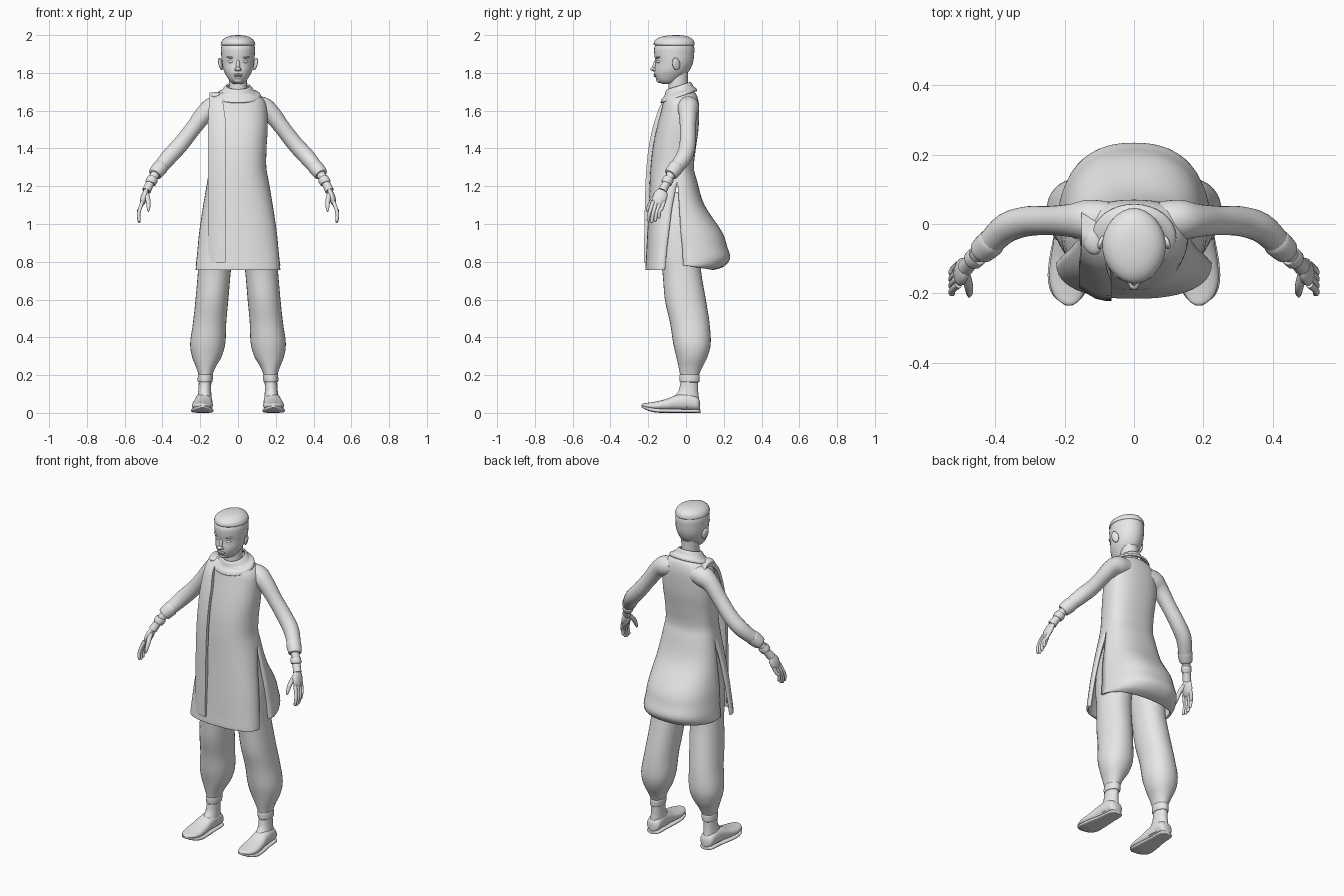
import bpy, bmesh, math
from mathutils import Vector, Matrix, Euler

grey = bpy.data.materials.new("plain_light_grey")
grey.diffuse_color = (0.8, 0.8, 0.8, 1)


def finish(name, bm, mirror=False, thick=0):
    bmesh.ops.remove_doubles(bm, verts=bm.verts, dist=0.0004)
    bmesh.ops.recalc_face_normals(bm, faces=bm.faces)
    me = bpy.data.meshes.new(name)
    bm.to_mesh(me)
    bm.free()
    me.materials.append(grey)
    ob = bpy.data.objects.new(name, me)
    bpy.context.collection.objects.link(ob)
    if thick:
        m = ob.modifiers.new("thickness", 'SOLIDIFY')
        m.thickness, m.offset = thick, -1
    if mirror:
        ob.modifiers.new("mirror", 'MIRROR').use_mirror_merge = False
    bpy.ops.object.select_all(action='DESELECT')
    ob.select_set(True)
    bpy.context.view_layer.objects.active = ob
    bpy.ops.object.shade_smooth_by_angle(angle=math.radians(45))
    return ob


def smooth_rows(rows, k=4):
    """Catmull-Rom interpolation through rows of numbers."""
    out = []
    for i in range(len(rows) - 1):
        p = [rows[max(0, min(len(rows) - 1, i + j))] for j in (-1, 0, 1, 2)]
        for s in range(k):
            t = s / k
            out.append([0.5 * (2 * b + (c - a) * t + (2 * a - 5 * b + 4 * c - d) * t * t
                               + (3 * b - a - 3 * c + d) * t ** 3) for a, b, c, d in zip(*p)])
    return out + [list(rows[-1])]


def power(v, e):
    return math.copysign(abs(v) ** (2 / e), v)


def skin(bm, rings, closed=True, caps=True):
    vs = [[bm.verts.new(p) for p in r] for r in rings]
    n = len(vs[0])
    for a, b in zip(vs, vs[1:]):
        for i in range(n if closed else n - 1):
            j = (i + 1) % n
            bm.faces.new((a[i], a[j], b[j], b[i]))
    if caps:
        bm.faces.new(vs[0])
        bm.faces.new(vs[-1])


def loft(name, rows, axis='z', n=32, e=2.0, tilt=0, mirror=False, caps=True, thick=0):
    """Rows: station, centre x, half width, low side, high side."""
    rings = []
    for t, cx, w, lo, hi in smooth_rows(rows):
        ring = []
        for i in range(n):
            a = 2 * math.pi * i / n
            x = cx + w * power(math.cos(a), e)
            v = (lo + hi) / 2 + (hi - lo) / 2 * power(math.sin(a), e)
            ring.append((x, v, t + tilt * v) if axis == 'z' else (x, t, v))
        rings.append(ring)
    bm = bmesh.new()
    skin(bm, rings, caps=caps)
    return finish(name, bm, mirror, thick)


def tube(name, pts, n=16, mirror=True):
    """Round limb through points (x, y, z, radius)."""
    p = smooth_rows(pts)
    rings = []
    for i, q in enumerate(p):
        c = Vector(q[:3])
        d = Vector(p[min(i + 1, len(p) - 1)][:3]) - Vector(p[max(i - 1, 0)][:3])
        u = d.cross(Vector((0.3, 1, 0.1))).normalized()
        v = d.cross(u).normalized()
        rings.append([c + q[3] * (u * math.cos(a) + v * math.sin(a))
                      for a in (2 * math.pi * k / n for k in range(n))])
    bm = bmesh.new()
    skin(bm, rings)
    return finish(name, bm, mirror)


def blob(name, c, r, rot=(0, 0, 0), mirror=False):
    bm = bmesh.new()
    m = Matrix.Translation(c) @ Euler(rot).to_matrix().to_4x4() @ Matrix.Diagonal((*r, 1))
    bmesh.ops.create_uvsphere(bm, u_segments=20, v_segments=12, radius=1, matrix=m)
    return finish(name, bm, mirror)


# Head, hair cap and neck
loft("head", [(1.742, 0, .022, -.125, -.07), (1.755, 0, .042, -.15, -.04),
              (1.785, 0, .062, -.164, -.005), (1.815, 0, .076, -.167, .02),
              (1.855, 0, .085, -.162, .037), (1.90, 0, .089, -.168, .043),
              (1.94, 0, .088, -.165, .043), (1.975, 0, .07, -.13, .025),
              (1.99, 0, .03, -.09, -.02)], e=1.95)
loft("hair_cap", [(1.945, 0, .086, -.16, .04), (1.952, 0, .0915, -.171, .046),
                  (1.972, 0, .084, -.165, .04), (1.988, 0, .064, -.14, .02),
                  (1.997, 0, .035, -.10, -.01), (2.0, 0, .004, -.055, -.045)], e=1.9)
loft("neck", [(1.64, 0, .062, -.095, .03), (1.70, 0, .05, -.093, .013),
              (1.75, 0, .048, -.093, .01), (1.80, 0, .05, -.09, .012)])

# Face details
blob("nose_bridge", (0, -.163, 1.84), (.010, .013, .035), (-.25, 0, 0))
blob("nose_tip", (0, -.173, 1.821), (.015, .016, .011))
blob("nostril", (.011, -.164, 1.818), (.009, .012, .008), mirror=True)
blob("upper_lip", (0, -.163, 1.791), (.025, .010, .005))
blob("lower_lip", (0, -.161, 1.783), (.021, .010, .006))
blob("chin", (0, -.142, 1.763), (.024, .016, .016))
blob("eye", (.036, -.145, 1.860), (.017, .011, .009), (0, 0, .35), mirror=True)
blob("brow", (.038, -.147, 1.882), (.024, .012, .006), (0, -.1, .35), mirror=True)
blob("ear", (.092, -.052, 1.847), (.010, .021, .034), (.25, .15, .35), mirror=True)

# Collar, lower at the front
loft("collar", [(1.685, 0, .122, -.135, .058), (1.70, 0, .117, -.13, .055),
                (1.715, 0, .090, -.115, .04), (1.738, 0, .070, -.108, .03),
                (1.745, 0, .062, -.10, .022)], tilt=.32, caps=False, thick=.01)

# Tunic: front and back panels share an edge until the side slits open
TUNIC = [  # z, half width, front, front edge y, back edge y, back
    (1.70, .07, -.095, -.03, -.03, .04), (1.685, .105, -.108, -.025, -.025, .055),
    (1.65, .142, -.12, -.02, -.02, .066), (1.60, .155, -.132, -.02, -.02, .07),
    (1.50, .157, -.157, -.03, -.03, .066), (1.40, .151, -.176, -.04, -.04, .052),
    (1.30, .15, -.187, -.045, -.045, .042), (1.23, .162, -.191, -.045, -.045, .058),
    (1.10, .184, -.197, -.072, -.036, .098), (.96, .205, -.205, -.09, -.028, .19),
    (.88, .213, -.209, -.1, -.02, .218), (.82, .219, -.212, -.106, -.017, .234),
    (.775, .223, -.215, -.11, -.015, .20), (.756, .224, -.215, -.112, -.015, .145)]
fronts, backs = [], []
for z, w, f, ef, eb, b in smooth_rows(TUNIC):
    if z > 1.235:
        ef = eb = (ef + eb) / 2
    arc = [math.pi * i / 24 for i in range(25)]
    arc = [(power(math.cos(a), 2.4) if 0 < a < math.pi else math.cos(a),
            abs(math.sin(a)) ** .85 if 0 < a < math.pi else 0) for a in arc]
    fronts.append([(w * c, ef + (f - ef) * s, z) for c, s in arc])
    lift = max(0, .80 - z) * .6
    backs.append([(w * c, eb + (b - eb) * s, z + lift * (1 - s)) for c, s in arc])
bm = bmesh.new()
skin(bm, fronts, closed=False, caps=False)
skin(bm, backs, closed=False, caps=False)
finish("tunic", bm, thick=.012)

# Scarf hanging from the shoulder down the front
bm = bmesh.new()
strip = smooth_rows([(.795, -.222), (1.0, -.220), (1.28, -.211), (1.46, -.188),
                     (1.6, -.148), (1.66, -.112), (1.695, -.065), (1.69, -.02)])
rings = []
for z, y in strip:
    top = max(0, z - 1.55)
    xs = (-.158 + top * .05, -.14, -.11, -.08, -.065 - top * .15)
    rim = [(x, y + 1.6 * max(0, -.09 - x) ** 1.4, z) for x in xs]
    rings.append(rim + [(x, yy + .022, z - top * .12) for x, yy, _ in reversed(rim)])
skin(bm, rings)
finish("scarf", bm)
blob("scarf_knot", (-.122, -.05, 1.682), (.028, .04, .016), (0, -.3, .4))

# Sleeves, cuffs and hands
tube("sleeve", [(.07, .015, 1.625, .05), (.13, .012, 1.615, .058), (.18, .01, 1.58, .048),
                (.24, .01, 1.503, .042), (.305, .008, 1.42, .043), (.365, -.01, 1.355, .043),
                (.415, -.055, 1.295, .037), (.44, -.08, 1.265, .033)], n=24)
tube("cuff", [(.408, -.05, 1.302, .037), (.412, -.054, 1.298, .041),
              (.438, -.078, 1.267, .037), (.442, -.082, 1.262, .028)], n=24)
tube("wrist", [(.43, -.072, 1.275, .026), (.46, -.098, 1.225, .022), (.485, -.125, 1.175, .024)])
tube("bracelet", [(.449, -.09, 1.243, .023), (.451, -.092, 1.239, .029),
                  (.463, -.103, 1.219, .029), (.465, -.105, 1.215, .022)])
blob("palm", (.497, -.138, 1.142), (.018, .038, .052), (-.37, -.3, 0), mirror=True)
for i, label in enumerate(("index", "middle", "ring", "little")):
    y, drop = -.174 + .019 * i, (.006, 0, .006, .024)[i]
    tube(label + "_finger", [(.505, y, 1.12, .011), (.519, y - .012, 1.082, .010),
                             (.526, y - .022, 1.045 + drop, .009),
                             (.523, y - .026, 1.013 + drop, .008),
                             (.521, y - .026, 1.005 + drop, .003)], n=10)
tube("thumb", [(.485, -.145, 1.16, .014), (.476, -.178, 1.125, .013),
               (.474, -.198, 1.09, .010), (.475, -.208, 1.066, .004)], n=10)

# Baggy trousers gathered at the ankles
loft("trouser_leg", [(1.17, .078, .07, -.12, .03), (1.0, .098, .094, -.15, .065),
                     (.85, .115, .092, -.145, .08), (.75, .125, .087, -.125, .08),
                     (.6, .138, .087, -.112, .105), (.48, .15, .088, -.085, .124),
                     (.37, .16, .093, -.068, .131), (.30, .165, .079, -.052, .115),
                     (.245, .17, .053, -.04, .088), (.205, .172, .038, -.032, .07),
                     (.19, .173, .036, -.030, .068)], e=2.15, mirror=True)
loft("ankle_band", [(.205, .172, .034, -.028, .066), (.20, .172, .04, -.034, .072),
                    (.168, .174, .039, -.034, .072), (.162, .174, .033, -.028, .066)], mirror=True)
loft("ankle", [(.175, .174, .033, -.028, .064), (.12, .176, .034, -.038, .064),
               (.08, .178, .038, -.065, .068), (.03, .18, .042, -.09, .07)], mirror=True)

# Shoes with thin soles
loft("shoe", [(.074, .178, .02, .014, .06), (.06, .179, .04, .012, .085),
              (.01, .181, .045, .012, .105), (-.05, .184, .048, .012, .095),
              (-.10, .187, .053, .012, .075), (-.16, .189, .055, .014, .06),
              (-.205, .189, .042, .022, .053), (-.227, .187, .022, .032, .05),
              (-.235, .186, .005, .038, .044)], axis='y', e=2.3, mirror=True)
loft("sole", [(.076, .178, .018, 0, .018), (.06, .179, .041, 0, .02),
              (-.02, .182, .047, 0, .02), (-.10, .187, .057, 0, .022),
              (-.16, .189, .059, .002, .025), (-.205, .189, .045, .013, .033),
              (-.235, .187, .01, .029, .04)], axis='y', e=3.2, mirror=True)
